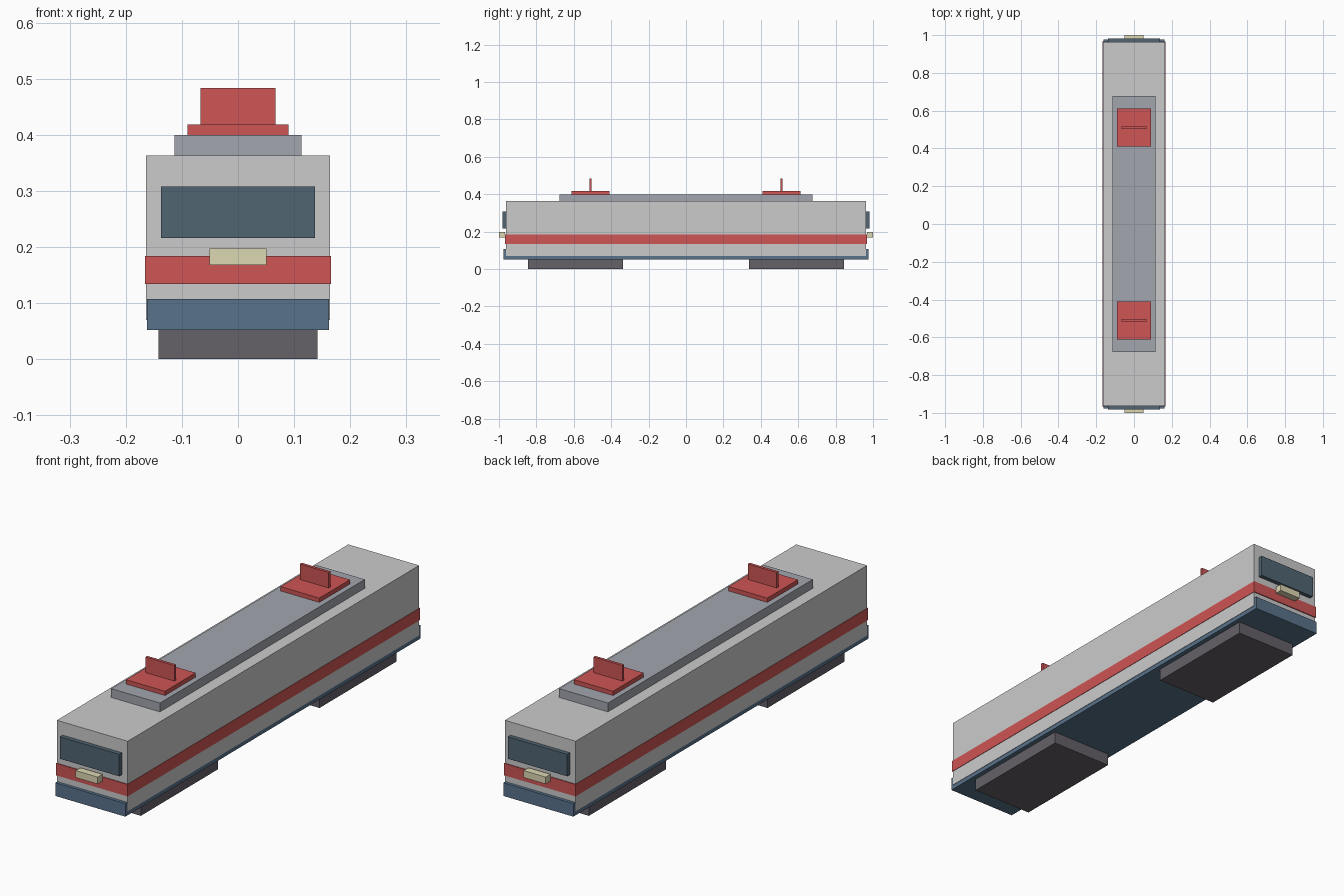
import bpy
import bmesh
from mathutils import Vector

if "Cube" in bpy.data.objects:
    bpy.data.objects.remove(bpy.data.objects["Cube"])


def material(name, rgb):
    m = bpy.data.materials.new(name)
    m.diffuse_color = (*rgb, 1)
    m.use_nodes = True
    m.node_tree.nodes["Principled BSDF"].inputs["Base Color"].default_value = m.diffuse_color
    return m


RED = material("red", (0.62, 0.09, 0.09))
BLUE = material("blue", (0.10, 0.17, 0.26))
GLASS = material("glass", (0.08, 0.13, 0.17))
DARK = material("dark", (0.13, 0.12, 0.14))
ROOF = material("roof", (0.36, 0.38, 0.42))
CREAM = material("cream", (0.72, 0.68, 0.45))


def box(name, half_x, y0, y1, z0, z1, mat=None):
    """Box symmetric about x = 0, spanning y0..y1 and z0..z1."""
    bm = bmesh.new()
    bmesh.ops.create_cube(bm, size=1)
    bmesh.ops.scale(bm, vec=Vector((2 * half_x, y1 - y0, z1 - z0)), verts=bm.verts)
    mesh = bpy.data.meshes.new(name)
    bm.to_mesh(mesh)
    bm.free()
    if mat:
        mesh.materials.append(mat)
    obj = bpy.data.objects.new(name, mesh)
    obj.location = (0, (y0 + y1) / 2, (z0 + z1) / 2)
    bpy.context.collection.objects.link(obj)
    return obj


# Full-length parts: body, skirt, painted band, roof deck
box("body", 0.164, -0.963, 0.963, 0.07, 0.363)
box("skirt", 0.162, -0.976, 0.976, 0.052, 0.107, BLUE)
box("side_band", 0.166, -0.967, 0.967, 0.134, 0.184, RED)
box("roof_deck", 0.113, -0.677, 0.677, 0.363, 0.40, ROOF)

# Parts repeated at both ends: name, half width, inner y, outer y, z range
END_PARTS = [
    ("windscreen", 0.137, 0.963, 0.981, 0.216, 0.308, GLASS),
    ("headlamp", 0.051, 0.969, 1.0, 0.168, 0.197, CREAM),
    ("bogie", 0.142, 0.336, 0.845, 0.0, 0.052, DARK),
    ("pantograph_base", 0.09, 0.409, 0.611, 0.40, 0.418, RED),
    ("pantograph_plate", 0.067, 0.504, 0.516, 0.418, 0.483, RED),
]
for name, hx, inner, outer, z0, z1, mat in END_PARTS:
    box("front_" + name, hx, -outer, -inner, z0, z1, mat)
    box("rear_" + name, hx, inner, outer, z0, z1, mat)
